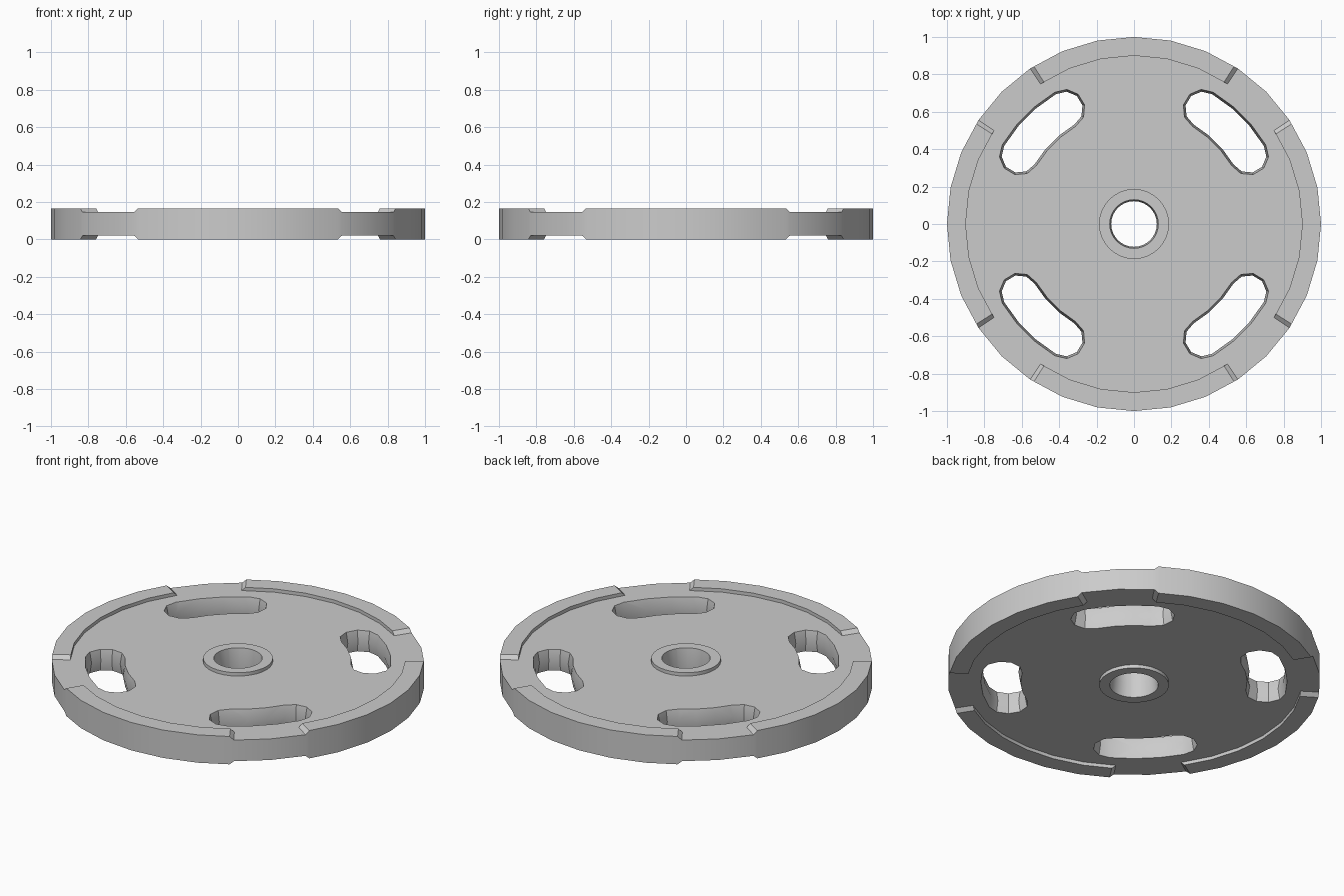
import bpy, bmesh, math
from mathutils import Vector

if "Cube" in bpy.data.objects:
    bpy.data.objects.remove(bpy.data.objects["Cube"])

SIDES = 32
TOP, FLOOR_TOP, FLOOR_BOT, MID = 0.165, 0.145, 0.02, 0.0825


def make_object(name, bm):
    bmesh.ops.remove_doubles(bm, verts=bm.verts, dist=1e-5)
    bmesh.ops.recalc_face_normals(bm, faces=bm.faces)
    mesh = bpy.data.meshes.new(name)
    bm.to_mesh(mesh)
    bm.free()
    obj = bpy.data.objects.new(name, mesh)
    bpy.context.collection.objects.link(obj)
    return obj


def bridge(bm, a, b):
    """Join two closed loops; skip faces that collapse in the rim gaps."""
    n = len(a)
    for i in range(n):
        j = (i + 1) % n
        if len({tuple(round(c, 5) for c in v.co) for v in (a[i], a[j], b[j], b[i])}) > 2:
            bm.faces.new((a[i], a[j], b[j], b[i]))


def rim_point(t):
    """Direction on the unit 32-gon, fractional t lies on a straight side."""
    k, f = int(math.floor(t)), t - math.floor(t)
    p, q = (Vector((math.cos(s), math.sin(s), 0)) for s in
            (2 * math.pi * k / SIDES, 2 * math.pi * (k + 1) / SIDES))
    return p.lerp(q, f)


# Stations around the plate: each quarter has a raised rim pad and a gap
stations = []
for quarter in range(4):
    base = quarter * 8
    stations += [(base - 3, False), (base - 2.88, True)]
    stations += [(base + k, True) for k in range(-2, 3)]
    stations += [(base + 2.88, True), (base + 3, False), (base + 4, False)]

# Plate body: lathed hub, web and rim
bm = bmesh.new()
loops = []
for t, raised in stations:
    hi, lo = (TOP, 0) if raised else (FLOOR_TOP, FLOOR_BOT)
    profile = [(0.122, MID), (0.13, TOP), (0.187, TOP), (0.187, FLOOR_TOP),
               (0.9, FLOOR_TOP), (0.9, hi), (1, hi), (1, lo), (0.9, lo),
               (0.9, FLOOR_BOT), (0.187, FLOOR_BOT), (0.187, 0), (0.13, 0)]
    d = rim_point(t)
    loops.append([bm.verts.new((d.x * r, d.y * r, z)) for r, z in profile])
for i in range(len(loops)):
    bridge(bm, loops[i], loops[(i + 1) % len(loops)])
plate = make_object("weight_plate", bm)


def slot_outline(angle, width, radius=0.715, half=math.radians(14)):
    """Kidney outline: two arcs around the plate joined by round ends."""
    pts = []
    for side in (1, -1):
        end = angle + side * half
        c = Vector((math.cos(end), math.sin(end))) * radius
        start = end if side == 1 else end + math.pi
        for k in range(6):
            a = start + math.pi * k / 5
            pts.append(c + Vector((math.cos(a), math.sin(a))) * width)
        r = radius - side * width
        for f in (1 / 3, -1 / 3):
            a = angle + side * f * half
            pts.append(Vector((math.cos(a), math.sin(a))) * r)
    return pts


# Grip slots: cutters narrowest at mid thickness
bm = bmesh.new()
for q in range(4):
    angle = math.pi / 4 + q * math.pi / 2
    rings = [[bm.verts.new((p.x, p.y, z)) for p in slot_outline(angle, w)]
             for z, w in ((MID - 0.125, 0.119), (MID, 0.095), (MID + 0.125, 0.119))]
    bridge(bm, rings[0], rings[1])
    bridge(bm, rings[1], rings[2])
    bm.faces.new(rings[0])
    bm.faces.new(rings[2])
cutter = make_object("grip_slot_cutter", bm)
cutter.hide_render = True

bpy.context.view_layer.objects.active = plate
plate.select_set(True)
mod = plate.modifiers.new("grip_slots", 'BOOLEAN')
mod.operation = 'DIFFERENCE'
mod.solver = 'EXACT'
mod.object = cutter
bpy.ops.object.modifier_apply(modifier=mod.name)
bpy.data.objects.remove(cutter)
bpy.ops.object.shade_smooth_by_angle(angle=math.radians(35))
